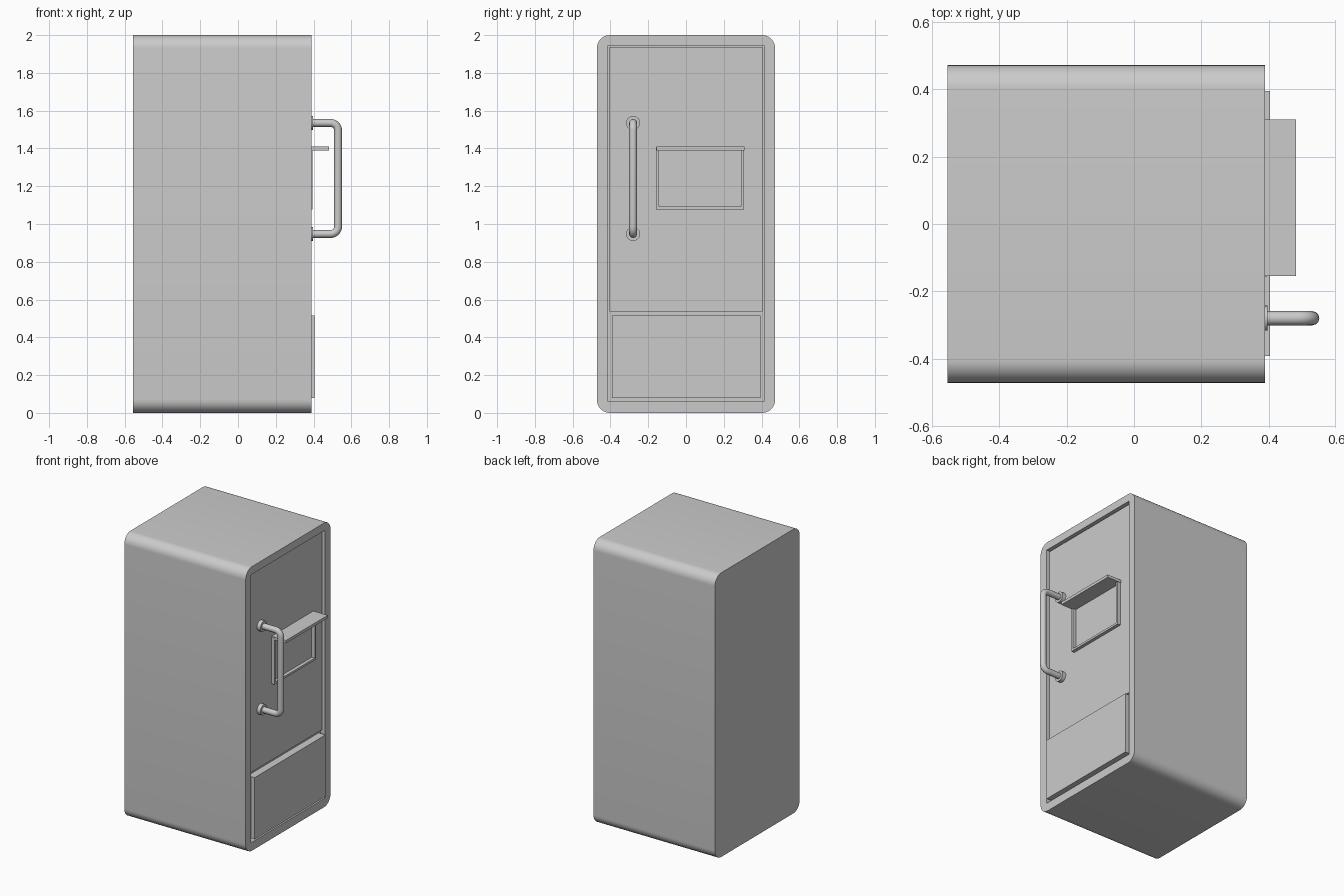
import bpy, bmesh, math
from mathutils import Vector

if "Cube" in bpy.data.objects:
    bpy.data.objects.remove(bpy.data.objects["Cube"])


def box(name, x, y, z, bevel=0.0, segs=10):
    """Box from (min, max) ranges; bevel rounds the edges running along x."""
    bm = bmesh.new()
    bmesh.ops.create_cube(bm, size=1)
    for v in bm.verts:
        v.co = Vector([a + (c + 0.5) * (b - a) for c, (a, b) in zip(v.co, (x, y, z))])
    if bevel:
        along_x = [e for e in bm.edges if abs(e.verts[0].co.x - e.verts[1].co.x) > 1e-4]
        bmesh.ops.bevel(bm, geom=along_x, offset=bevel, segments=segs, profile=0.5, affect='EDGES')
    me = bpy.data.meshes.new(name)
    bm.to_mesh(me)
    bm.free()
    ob = bpy.data.objects.new(name, me)
    bpy.context.collection.objects.link(ob)
    return ob


def activate(ob):
    bpy.ops.object.select_all(action='DESELECT')
    ob.select_set(True)
    bpy.context.view_layer.objects.active = ob


def smooth(ob):
    activate(ob)
    bpy.ops.object.shade_smooth_by_angle(angle=math.radians(35))


def cut(ob, cutter):
    mod = ob.modifiers.new("opening", 'BOOLEAN')
    mod.operation = 'DIFFERENCE'
    mod.solver = 'EXACT'
    mod.object = cutter
    activate(ob)
    bpy.ops.object.modifier_apply(modifier=mod.name)
    bpy.data.objects.remove(cutter)


# Cabinet with a shallow recess in its door side
cabinet = box("cabinet", (-0.555, 0.39), (-0.472, 0.472), (0, 2), bevel=0.07)
cut(cabinet, box("recess_cutter", (0.352, 0.5), (-0.413, 0.413), (0.06, 1.945)))
smooth(cabinet)

# Upper door and lower drawer panel
box("upper_door", (0.345, 0.37), (-0.406, 0.406), (0.538, 1.938))
box("lower_panel", (0.345, 0.405), (-0.393, 0.395), (0.08, 0.515))

# Window frame: raised ring around an opening
frame = box("window_frame", (0.36, 0.394), (-0.158, 0.306), (1.077, 1.405))
cut(frame, box("window_cutter", (0.3, 0.5), (-0.143, 0.291), (1.092, 1.390)))

# Ledge above the window
box("window_ledge", (0.365, 0.482), (-0.155, 0.31), (1.39, 1.41))

# Handle: bent tube with rounded corners
HY, Z0, Z1, XO, R = -0.28, 0.947, 1.535, 0.53, 0.04
path = [(0.365, Z0)]
for cz, start in ((Z0 + R, -90), (Z1 - R, 0)):
    for i in range(7):
        a = math.radians(start + 15 * i)
        path.append((XO - R + R * math.cos(a), cz + R * math.sin(a)))
path.append((0.365, Z1))
cu = bpy.data.curves.new("handle", 'CURVE')
cu.dimensions = '3D'
cu.bevel_depth = 0.021
cu.bevel_resolution = 4
cu.use_fill_caps = True
sp = cu.splines.new('POLY')
sp.points.add(len(path) - 1)
for p, (x, z) in zip(sp.points, path):
    p.co = (x, HY, z, 1)
handle = bpy.data.objects.new("handle", cu)
bpy.context.collection.objects.link(handle)
activate(handle)
bpy.ops.object.convert(target='MESH')
smooth(bpy.context.object)

# Round mounts where the handle meets the door
for name, z in (("handle_mount_lower", Z0), ("handle_mount_upper", Z1)):
    bpy.ops.mesh.primitive_cylinder_add(vertices=32, radius=0.037, depth=0.037,
                                        location=(0.3785, HY, z),
                                        rotation=(0, math.pi / 2, 0))
    mount = bpy.context.object
    mount.name = name
    smooth(mount)
